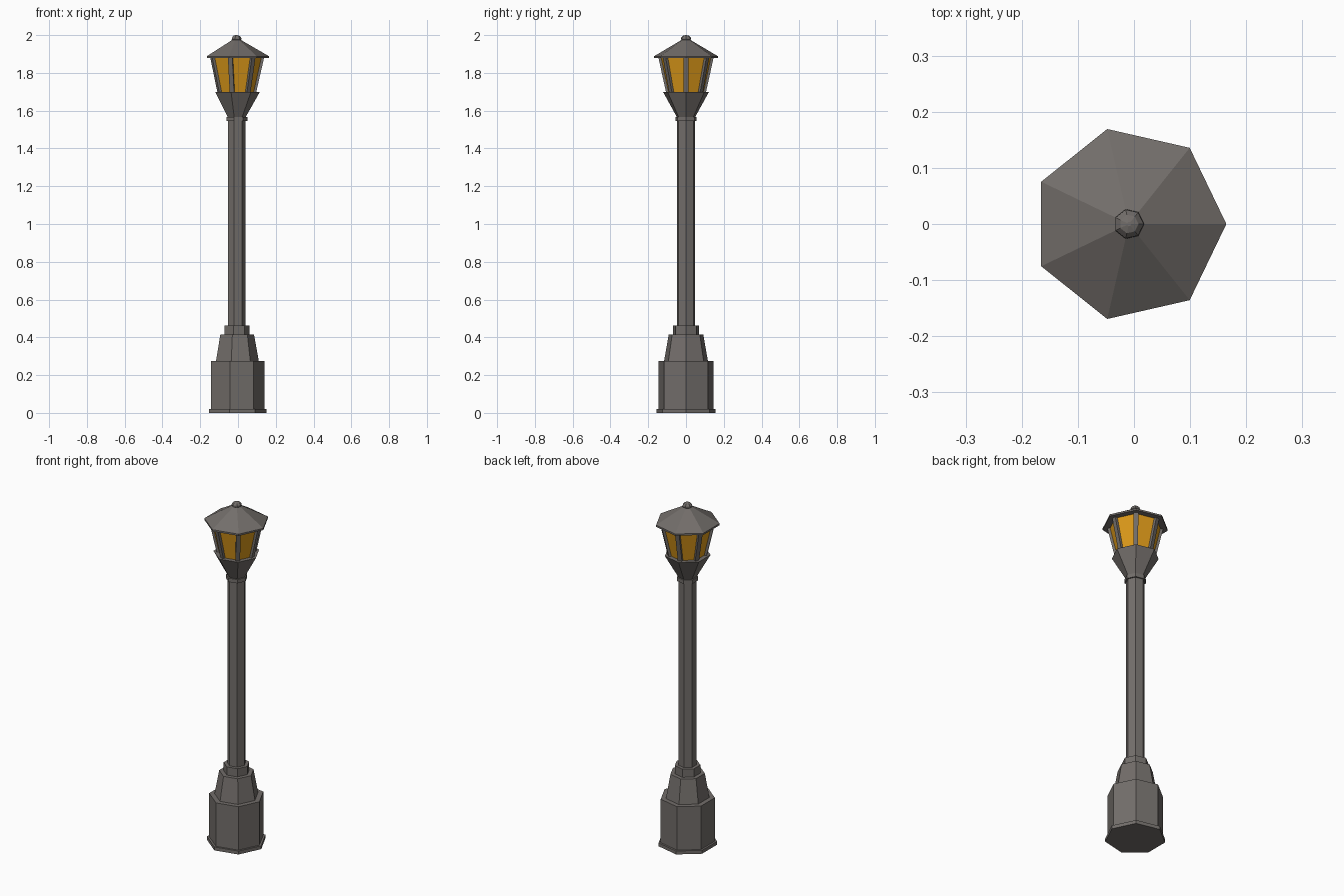
import bpy, bmesh, math
from mathutils import Vector

if "Cube" in bpy.data.objects:
    bpy.data.objects.remove(bpy.data.objects["Cube"])

SIDES = 7
CX = -0.009  # axis offset that centres the heptagon's bounds


def material(name, rgb):
    m = bpy.data.materials.new(name)
    m.diffuse_color = (*rgb, 1)
    m.use_nodes = True
    m.node_tree.nodes["Principled BSDF"].inputs["Base Color"].default_value = m.diffuse_color
    return m


METAL = material("dark_metal", (0.17, 0.155, 0.145))
AMBER = material("amber_glass", (0.72, 0.32, 0.01))


def finish(name, bm, mat):
    bmesh.ops.recalc_face_normals(bm, faces=bm.faces)
    me = bpy.data.meshes.new(name)
    bm.to_mesh(me)
    bm.free()
    me.materials.append(mat)
    ob = bpy.data.objects.new(name, me)
    ob.location.x = CX
    bpy.context.collection.objects.link(ob)
    return ob


def turned(name, profile, mat=METAL):
    """Closed seven-sided solid from (radius, z) pairs, bottom to top."""
    bm = bmesh.new()
    rings = []
    for r, z in profile:
        rings.append([bm.verts.new((r * math.cos(i * math.tau / SIDES),
                                    r * math.sin(i * math.tau / SIDES), z))
                      for i in range(SIDES)])
    for a, b in zip(rings, rings[1:]):
        for i in range(SIDES):
            j = (i + 1) % SIDES
            bm.faces.new((a[i], a[j], b[j], b[i]))
    bm.faces.new(rings[0])
    bm.faces.new(rings[-1])
    return finish(name, bm, mat)


# Base and post
turned("base_plinth", [(0.16, 0), (0.16, 0.02)])
turned("base_body", [(0.148, 0.02), (0.148, 0.275)])
turned("base_taper", [(0.119, 0.275), (0.094, 0.414)])
turned("base_collar", [(0.07, 0.414), (0.07, 0.462)])
turned("post", [(0.05, 0.462), (0.05, 1.56)])
turned("post_collar", [(0.058, 1.545), (0.058, 1.567)])

# Lantern
turned("lantern_cup", [(0.05, 1.567), (0.125, 1.70)])
turned("lantern_glass", [(0.098, 1.70), (0.138, 1.88)], AMBER)

# Leaning bars on each corner of the glass
bm = bmesh.new()
for k in range(SIDES):
    a = k * math.tau / SIDES
    out = Vector((math.cos(a), math.sin(a), 0))
    side = Vector((-math.sin(a), math.cos(a), 0))
    ends = []
    for r, z in ((0.106, 1.70), (0.147, 1.88)):
        ends.append([bm.verts.new(out * (r + d) + side * w + Vector((0, 0, z)))
                     for d, w in ((0, -0.012), (0, 0.012), (-0.022, 0.012), (-0.022, -0.012))])
    lo, hi = ends
    for i in range(4):
        j = (i + 1) % 4
        bm.faces.new((lo[i], lo[j], hi[j], hi[i]))
    bm.faces.new(lo)
    bm.faces.new(hi)
finish("lantern_bars", bm, METAL)

# Roof and finial
turned("roof", [(0.1736, 1.878), (0.1736, 1.888), (0.018, 1.978)])
turned("finial", [(0.018, 1.966), (0.027, 1.977), (0.026, 1.986), (0.017, 1.996), (0.004, 2.0)])
